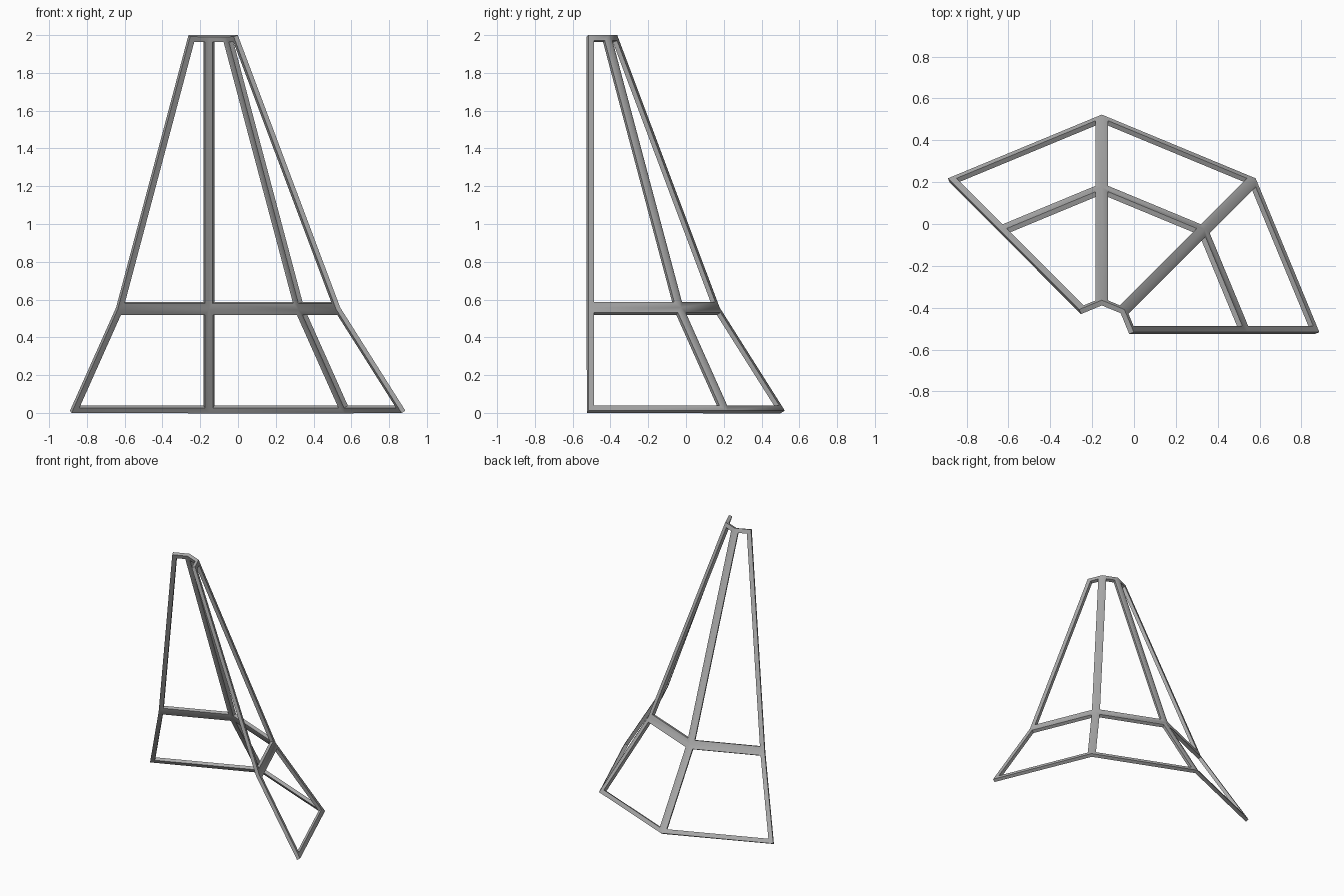
import bpy
import bmesh
from math import radians, sin, cos

cube = bpy.data.objects.get("Cube")
if cube:
    bpy.data.objects.remove(cube, do_unlink=True)

AXIS = (-0.154, -0.517)          # centre of the octagonal plan
BAR_WIDTH = 0.031
BAR_DEPTH = 0.025
RINGS = [(1.04, 0.012), (0.695, 0.558), (0.153, 2.0)]   # radius, height
ANGLES = [radians(45 * i) for i in range(4)]

# Plain grey metal
metal = bpy.data.materials.new("grey_metal")
metal.use_nodes = True
grey = (0.42, 0.42, 0.42, 1)
metal.diffuse_color = grey
shader = next(n for n in metal.node_tree.nodes if n.type == 'BSDF_PRINCIPLED')
shader.inputs["Base Color"].default_value = grey

# Three sides of a two-tier octagonal spire, each panel opened to a frame
bm = bmesh.new()
grid = [[bm.verts.new((AXIS[0] + r * cos(a), AXIS[1] + r * sin(a), z))
         for a in ANGLES] for r, z in RINGS]
for low, high in zip(grid, grid[1:]):
    for i in range(len(ANGLES) - 1):
        bm.faces.new((low[i], low[i + 1], high[i + 1], high[i]))
bm.normal_update()
panels = list(bm.faces)
bmesh.ops.inset_individual(bm, faces=panels, thickness=BAR_WIDTH,
                           use_even_offset=True)
bmesh.ops.delete(bm, geom=panels, context='FACES')
bm.normal_update()

mesh = bpy.data.meshes.new("spire_frame")
bm.to_mesh(mesh)
bm.free()
mesh.materials.append(metal)
frame = bpy.data.objects.new("spire_frame", mesh)
bpy.context.collection.objects.link(frame)

# Give the bars their depth towards the inside
solid = frame.modifiers.new("bar_depth", 'SOLIDIFY')
solid.thickness = BAR_DEPTH
solid.offset = -1
solid.use_even_offset = True

bpy.ops.object.select_all(action='DESELECT')
frame.select_set(True)
bpy.context.view_layer.objects.active = frame
bpy.ops.object.modifier_apply(modifier=solid.name)
bpy.ops.object.shade_smooth_by_angle(angle=radians(45))
